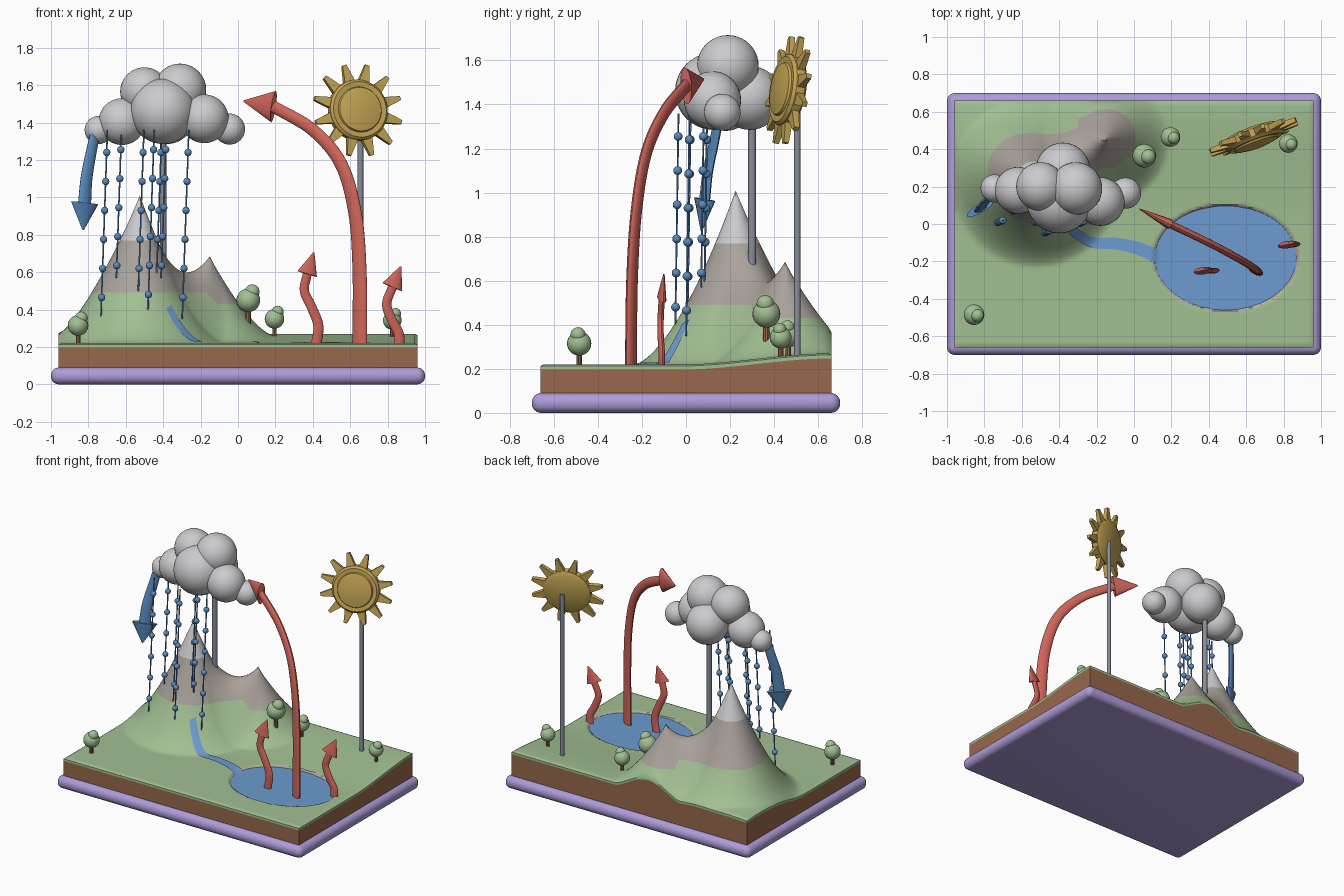
import bpy, bmesh, math
from mathutils import Vector, Matrix

if "Cube" in bpy.data.objects:
    bpy.data.objects.remove(bpy.data.objects["Cube"])

def material(name, *rgb):
    m = bpy.data.materials.new(name)
    m.diffuse_color = (*rgb, 1)
    m.use_nodes = True
    m.node_tree.nodes["Principled BSDF"].inputs["Base Color"].default_value = m.diffuse_color
    return m

PURPLE = material("purple", .42, .33, .68)
BROWN = material("brown", .31, .14, .07)
GRASS = material("grass green", .36, .52, .29)
ROCK = material("rock grey", .40, .36, .33)
WHITE = material("cloud white", .60, .60, .62)
WATER = material("water blue", .15, .33, .63)
RAIN = material("rain blue", .10, .26, .52)
RED = material("vapour red", .62, .13, .10)
GOLD = material("sun gold", .56, .38, .09)
STEEL = material("post grey", .25, .27, .33)

def finish(name, bm, *mats):
    bmesh.ops.recalc_face_normals(bm, faces=bm.faces)
    me = bpy.data.meshes.new(name)
    bm.to_mesh(me)
    bm.free()
    for m in mats:
        me.materials.append(m)
    ob = bpy.data.objects.new(name, me)
    bpy.context.collection.objects.link(ob)
    return ob

def ball(bm, p, r, seg=24):
    bmesh.ops.create_uvsphere(bm, u_segments=seg, v_segments=seg // 2 + 2, radius=r,
                              matrix=Matrix.Translation(p))

def rod(bm, a, b, r, seg=16):
    a, b = Vector(a), Vector(b)
    d = b - a
    mat = Matrix.Translation((a + b) / 2) @ d.to_track_quat('Z', 'Y').to_matrix().to_4x4()
    bmesh.ops.create_cone(bm, cap_ends=True, segments=seg, radius1=r, radius2=r,
                          depth=d.length, matrix=mat)

def smooth(a, b, t):
    t = min(1, max(0, (t - a) / (b - a)))
    return t * t * (3 - 2 * t)

def curve(pts, n=8):
    """Catmull-Rom samples through the points."""
    p = [Vector(q) for q in pts]
    p = [2 * p[0] - p[1]] + p + [2 * p[-1] - p[-2]]
    out = []
    for i in range(1, len(p) - 2):
        for k in range(n):
            t = k / n
            a, b, c, d = p[i - 1:i + 3]
            out.append(.5 * (2 * b + (c - a) * t + (2 * a - 5 * b + 4 * c - d) * t * t
                             + (3 * b - a - 3 * c + d) * t ** 3))
    return out + [p[-2]]

# Landscape shape
LX, LY, LRX, LRY = .49, -.18, .38, .28
def lake_ratio(x, y):
    return math.hypot((x - LX) / LRX, (y - LY) / LRY)

def height(x, y):
    z = .22 + .05 * smooth(-.02, .66, y)
    z += .06 * math.exp(-((x + .74) ** 2 + (y - .38) ** 2) / .05)
    for px, py, h, r, e in ((-.525, .225, .76, .46, 1.55), (-.15, .45, .42, .34, 1.45)):
        z += h * max(0, 1 - math.hypot(x - px, y - py) / r) ** e
    return z - .03 * (1 - smooth(.93, 1.03, lake_ratio(x, y)))

# Rounded plinth
bm = bmesh.new()
bmesh.ops.create_cube(bm, size=1, matrix=Matrix.Translation((0, 0, .045))
                      @ Matrix.Diagonal((2, 1.4, .09, 1)))
bmesh.ops.bevel(bm, geom=bm.edges[:], offset=.042, segments=6, profile=.5, affect='EDGES')
finish("plinth", bm, PURPLE)

# Terrain with colour bands and a thin turf edge
NX, NY = 128, 88
def grid_xy(i, j):
    return -.96 + 1.92 * i / NX, -.66 + 1.32 * j / NY

rim = ([(i, 0) for i in range(NX)] + [(NX, j) for j in range(NY)]
       + [(i, NY) for i in range(NX, 0, -1)] + [(0, j) for j in range(NY, 0, -1)])
bm = bmesh.new()
v = {}
for i in range(NX + 1):
    for j in range(NY + 1):
        x, y = grid_xy(i, j)
        edge = .007 if i in (0, NX) or j in (0, NY) else 0
        v[i, j] = bm.verts.new((x, y, height(x, y) - edge))
for i in range(NX):
    for j in range(NY):
        bm.faces.new((v[i, j], v[i + 1, j], v[i + 1, j + 1], v[i, j + 1]))
low = [bm.verts.new(v[k].co - Vector((0, 0, .016))) for k in rim]
for n, k in enumerate(rim):
    m = (n + 1) % len(rim)
    bm.faces.new((v[k], v[rim[m]], low[m], low[n]))
for z in (.43, .49, .77):
    bmesh.ops.bisect_plane(bm, geom=bm.verts[:] + bm.edges[:] + bm.faces[:],
                           plane_co=(0, 0, z), plane_no=(0, 0, 1))
for f in bm.faces:
    c = f.calc_center_median()
    small_peak = c.x > -.3 and c.y > .3
    if c.z > .77:
        f.material_index = 2
    elif c.z > (.43 if small_peak else .49) or .9 < lake_ratio(c.x, c.y) < 1.03:
        f.material_index = 1
finish("terrain", bm, GRASS, ROCK, WHITE)

# Soil block under the turf
bm = bmesh.new()
top, bot = [], []
for k in rim:
    x, y = grid_xy(*k)
    top.append(bm.verts.new((x, y, height(x, y) - .022)))
    bot.append(bm.verts.new((x, y, .08)))
for n in range(len(rim)):
    m = (n + 1) % len(rim)
    bm.faces.new((top[n], top[m], bot[m], bot[n]))
bm.faces.new(bot)
finish("soil_block", bm, BROWN)

# Lake surface
bm = bmesh.new()
bmesh.ops.create_circle(bm, cap_ends=True, segments=64, radius=1,
                        matrix=Matrix.Translation((LX, LY, .211)) @ Matrix.Diagonal((LRX * 1.02, LRY * 1.02, 1, 1)))
finish("lake", bm, WATER)

# Stream draped over the ground
bm = bmesh.new()
path = curve([(-.37, .0, 0), (-.31, -.05, 0), (-.22, -.10, 0), (-.10, -.105, 0), (.02, -.13, 0), (.14, -.18, 0)])
prev = None
for n, p in enumerate(path):
    d = (path[min(n + 1, len(path) - 1)] - path[max(n - 1, 0)]).normalized()
    w = .022 + .016 * n / len(path)
    row = []
    for s in (-1, -.5, 0, .5, 1):
        q = p + Vector((-d.y, d.x, 0)) * w * s
        row.append(bm.verts.new((q.x, q.y, max(height(q.x, q.y) + .008, .212))))
    if prev:
        for a in range(4):
            bm.faces.new((prev[a], prev[a + 1], row[a + 1], row[a]))
    prev = row
finish("stream", bm, WATER)

# Flattened curved arrows: last point is the tip
def arrow(name, pts, w0, w1, thick, flat, head, mat):
    tip, line = Vector(pts[-1]), curve(pts[:-1])
    flat = Vector(flat).normalized()
    rings = []
    for n, p in enumerate(line):
        d = line[min(n + 1, len(line) - 1)] - line[max(n - 1, 0)]
        rings.append((p, d, w0 + (w1 - w0) * n / len(line), thick))
    d = tip - line[-1]
    rings += [(line[-1], d, head, thick * 1.4), (tip, d, .004, .003)]
    bm = bmesh.new()
    prev = None
    for p, d, w, t in rings:
        side = d.cross(flat).normalized()
        up = side.cross(d).normalized()
        ring = [bm.verts.new(p + side * w * math.cos(a) + up * t * math.sin(a))
                for a in (math.tau * k / 16 for k in range(16))]
        if prev:
            for k in range(16):
                bm.faces.new((prev[k], prev[k - 1], ring[k - 1], ring[k]))
        else:
            bm.faces.new(ring)
        prev = ring
    bm.faces.new(prev)
    finish(name, bm, mat)

arrow("large_vapour_arrow", [(.65, -.25, .2), (.65, -.245, .6), (.625, -.225, .92), (.55, -.18, 1.18),
      (.40, -.10, 1.36), (.19, 0, 1.485), (.03, .08, 1.515)], .044, .032, .02, (.47, .88, 0), .085, RED)
arrow("left_vapour_arrow", [(.415, -.25, .2), (.43, -.25, .31), (.395, -.25, .41), (.355, -.25, .50),
      (.37, -.25, .59), (.405, -.24, .705)], .028, .024, .014, (-.15, 1, 0), .055, RED)
arrow("right_vapour_arrow", [(.86, -.11, .2), (.86, -.11, .27), (.82, -.115, .35), (.795, -.115, .43),
      (.825, -.11, .52), (.87, -.10, .63)], .028, .024, .014, (-.15, 1, 0), .058, RED)
arrow("rainfall_arrow", [(-.75, .16, 1.40), (-.785, .13, 1.24), (-.81, .10, 1.1), (-.82, .085, .97),
      (-.828, .07, .825)], .028, .04, .017, (-.5, .83, 0), .085, RAIN)

# Cloud of overlapping balls
bm = bmesh.new()
for x, y, z, r in ((-.40, .125, 1.46, .175), (-.50, .20, 1.565, .13), (-.31, .19, 1.575, .14),
                   (-.38, .29, 1.43, .145), (-.62, .18, 1.405, .125), (-.745, .19, 1.36, .075),
                   (-.18, .12, 1.42, .13), (-.045, .165, 1.365, .083)):
    ball(bm, (x, y, z), r, 36)
finish("cloud", bm, WHITE)

# Strings of raindrops
bm = bmesh.new()
for n, (x, y, end) in enumerate(((-.70, .02, .36), (-.625, .08, .57), (-.505, .02, .48), (-.45, -.035, .38),
                                 (-.41, .095, .56), (-.385, .08, .57), (-.265, .015, .35))):
    at = lambda z: Vector((x - .035 * (1.3 - z), y - .015 * (1.3 - z), z))
    rod(bm, at(1.36), at(end), .0045, 8)
    z = 1.255 if n % 2 else 1.24
    while z > end + .06:
        ball(bm, at(z), .02, 14)
        z -= .155
finish("rain_strings", bm, RAIN)

# Support posts
bm = bmesh.new()
rod(bm, (-.40, .30, .5), (-.40, .30, 1.42), .018)
finish("cloud_post", bm, STEEL)
bm = bmesh.new()
rod(bm, (.655, .505, .24), (.655, .505, 1.45), .015)
finish("sun_post", bm, STEEL)

# Sun: turned disc with twelve tapered rays, built facing -y
bm = bmesh.new()
profile = [(0, -.058), (.07, -.055), (.118, -.045), (.123, -.034), (.132, -.034), (.15, -.036),
           (.163, -.022), (.165, 0), (.163, .02), (.14, .035), (0, .038)]
pv = [bm.verts.new((r, y, 0)) for r, y in profile]
pe = [bm.edges.new(e) for e in zip(pv, pv[1:])]
bmesh.ops.spin(bm, geom=pv + pe, cent=(0, 0, 0), axis=(0, 1, 0), angle=math.tau, steps=48)
bmesh.ops.remove_doubles(bm, verts=bm.verts[:], dist=1e-4)
for k in range(12):
    m = Matrix.Rotation(math.radians(15 + 30 * k), 4, 'Y')
    res = bmesh.ops.create_cube(bm, size=1)["verts"]
    for q in res:
        outer = q.co.z > 0
        q.co = m @ Vector((q.co.x * (.022 if outer else .066), q.co.y * (.024 if outer else .036),
                           .252 if outer else .14))
sun = finish("sun", bm, GOLD)
sun.matrix_world = (Matrix.Translation((.64, .465, 1.465)) @ Matrix.Rotation(math.radians(20), 4, 'Z')
                    @ Matrix.Rotation(math.radians(-9), 4, 'X'))

# Trees: trunk, crown and a smaller top tuft
for n, (x, y, s) in enumerate(((-.855, -.485, 1), (.055, .365, 1.15), (.195, .465, .95), (.825, .43, .9))):
    g = height(x, y)
    bm = bmesh.new()
    rod(bm, (x, y, g - .02), (x, y, g + .07 * s), .013 * s, 10)
    finish(f"tree_trunk_{n + 1}", bm, BROWN)
    bm = bmesh.new()
    ball(bm, (x, y, g + .095 * s), .055 * s)
    ball(bm, (x + .018 * s, y - .005, g + .135 * s), .034 * s)
    finish(f"tree_crown_{n + 1}", bm, GRASS)

# Smooth shading with sharp creases
for ob in bpy.data.objects:
    ob.select_set(True)
bpy.context.view_layer.objects.active = sun
bpy.ops.object.shade_smooth_by_angle(angle=math.radians(35))
